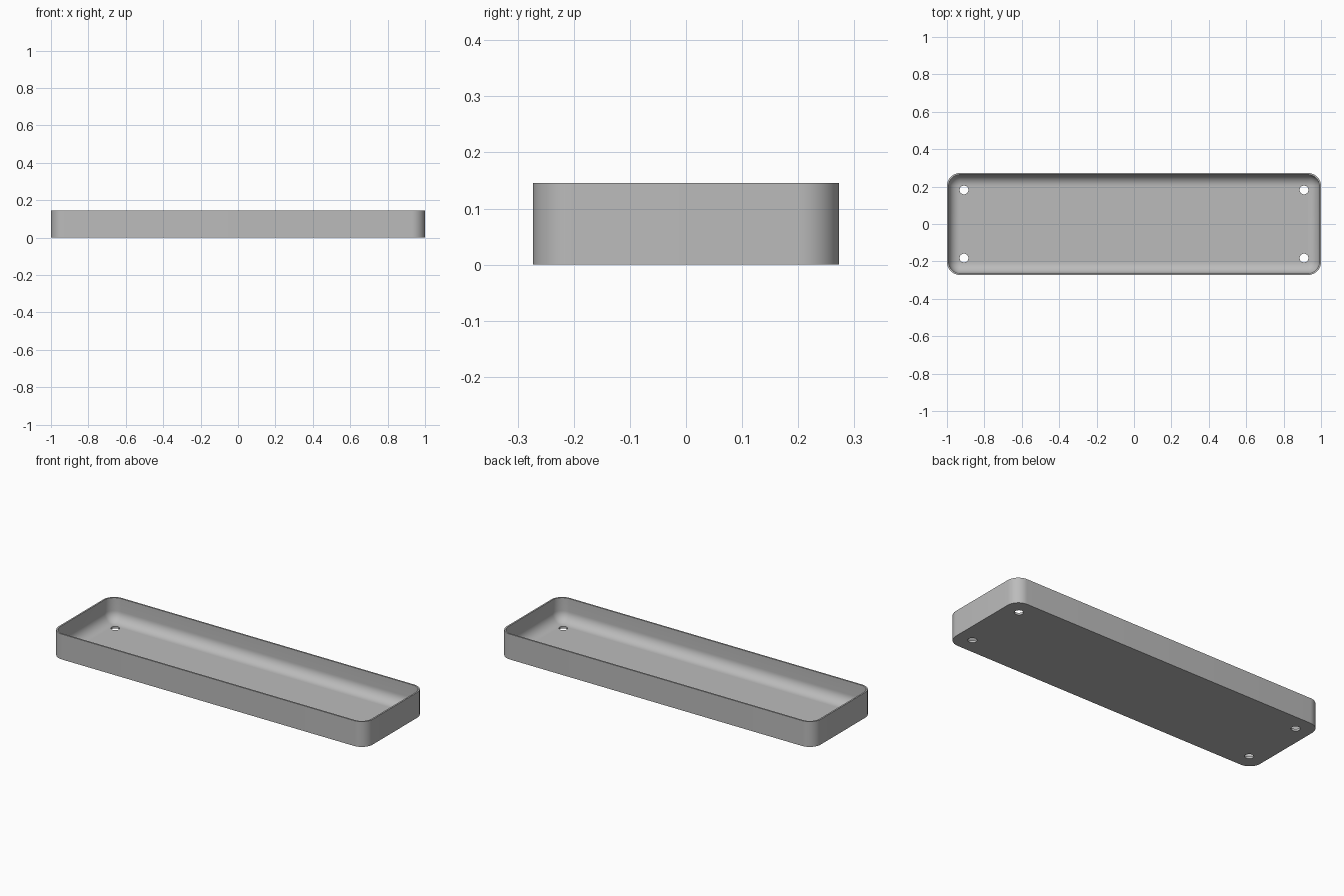
import bpy, bmesh
from math import sin, cos, pi

if "Cube" in bpy.data.objects:
    bpy.data.objects.remove(bpy.data.objects["Cube"], do_unlink=True)

HALF_X, HALF_Y, HEIGHT = 1.0, 0.2727, 0.1455
CORNER, WALL, FLOOR = 0.07, 0.009, 0.012
FILLET = 0.059
STEPS = 12

grey = bpy.data.materials.new("plain grey")
grey.use_nodes = True
colour = (0.5, 0.5, 0.5, 1)
grey.diffuse_color = colour
grey.node_tree.nodes["Principled BSDF"].inputs["Base Color"].default_value = colour


def add_ring(bm, inset, z):
    """Rounded rectangle of vertices, inset from the outer outline."""
    radius = CORNER - inset
    verts = []
    for quarter, (sx, sy) in enumerate([(1, 1), (-1, 1), (-1, -1), (1, -1)]):
        for i in range(STEPS + 1):
            a = (quarter + i / STEPS) * pi / 2
            verts.append(bm.verts.new((sx * (HALF_X - CORNER) + radius * cos(a),
                                       sy * (HALF_Y - CORNER) + radius * sin(a), z)))
    return verts


# Tray section: outer wall, rim, inner wall and rounded floor edge
profile = [(0, 0), (0, HEIGHT), (WALL, HEIGHT)]
for i in range(STEPS + 1):
    a = i / STEPS * pi / 2
    profile.append((WALL + FILLET * (1 - cos(a)), FLOOR + FILLET * (1 - sin(a))))

bm = bmesh.new()
rings = [add_ring(bm, inset, z) for inset, z in profile]
for low, high in zip(rings, rings[1:]):
    for i in range(len(low)):
        j = (i + 1) % len(low)
        bm.faces.new((low[i], low[j], high[j], high[i]))
bm.faces.new(rings[0][::-1])
bm.faces.new(rings[-1])
bmesh.ops.recalc_face_normals(bm, faces=bm.faces)
mesh = bpy.data.meshes.new("tray")
bm.to_mesh(mesh)
bm.free()
mesh.materials.append(grey)
tray = bpy.data.objects.new("tray", mesh)
bpy.context.collection.objects.link(tray)

# Four mounting holes through the floor
for sx in (-1, 1):
    for sy in (-1, 1):
        bpy.ops.mesh.primitive_cylinder_add(vertices=32, radius=0.0235, depth=0.1,
                                            location=(sx * 0.909, sy * 0.182, 0))
        cutter = bpy.context.object
        cutter.name = "hole_cutter"
        cutter.hide_render = True
        cutter.data.materials.append(grey)
        bpy.context.view_layer.objects.active = tray
        hole = tray.modifiers.new("hole", "BOOLEAN")
        hole.operation = "DIFFERENCE"
        hole.solver = "EXACT"
        hole.object = cutter
        bpy.ops.object.modifier_apply(modifier=hole.name)
        bpy.data.objects.remove(cutter, do_unlink=True)

# Smooth curves with sharp rim and hole edges
bpy.ops.object.select_all(action="DESELECT")
tray.select_set(True)
bpy.context.view_layer.objects.active = tray
bpy.ops.object.shade_smooth_by_angle(angle=pi / 6)
